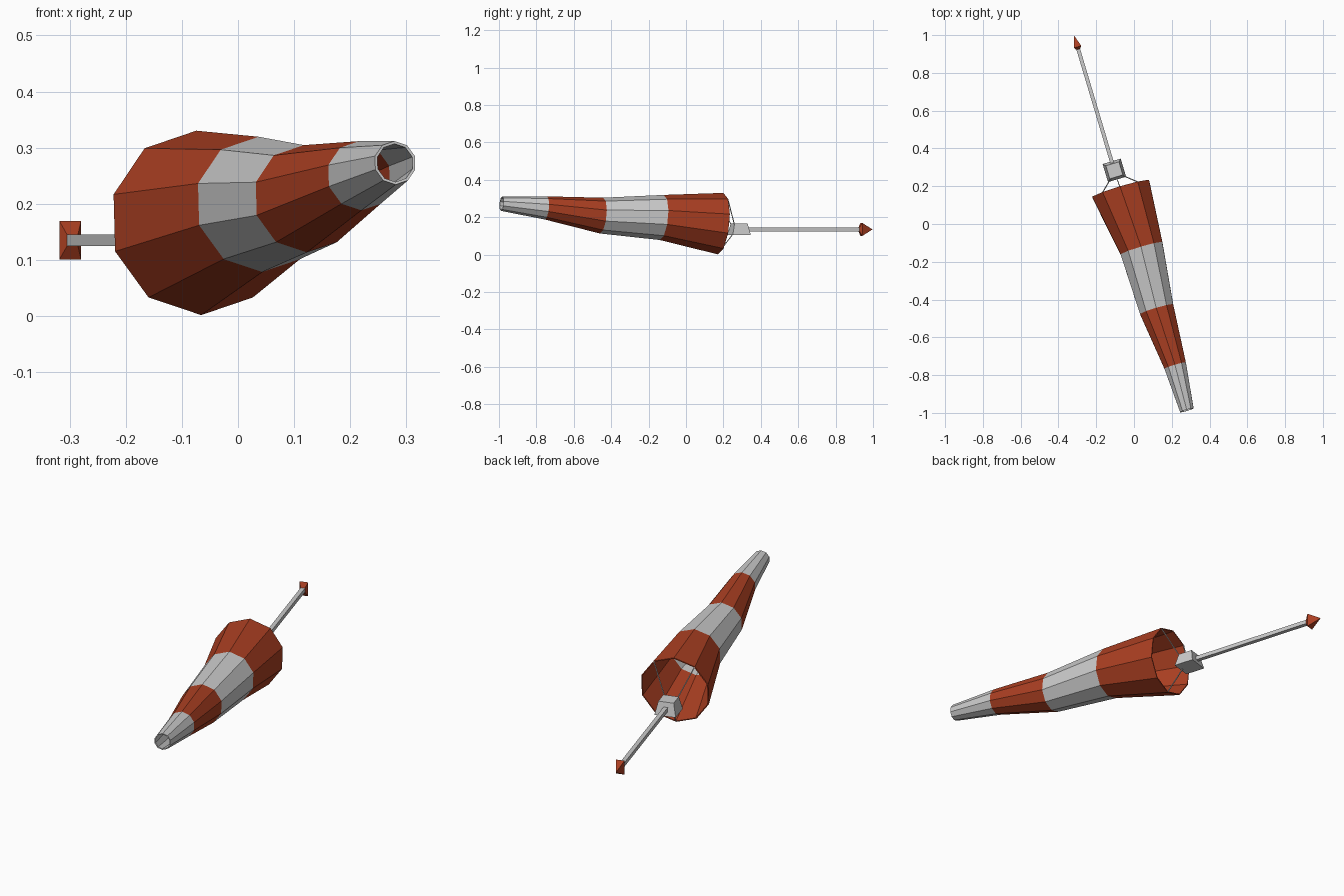
import bpy, bmesh
from math import sin, cos, tau, radians
from mathutils import Vector

if "Cube" in bpy.data.objects:
    bpy.data.objects.remove(bpy.data.objects["Cube"])


def material(name, rgb):
    m = bpy.data.materials.new(name)
    m.use_nodes = True
    m.diffuse_color = (*rgb, 1)
    m.node_tree.nodes["Principled BSDF"].inputs["Base Color"].default_value = (*rgb, 1)
    return m


orange = material("burnt orange", (0.41, 0.05, 0.016))
white = material("pale grey", (0.6, 0.6, 0.6))

# Shared directions: back along the pole, sideways, and the tilted ring up
UP = Vector((0, 0, 1))
BACK = Vector((-0.286, 0.958, 0)).normalized()
SIDE = BACK.cross(UP)
LEAN = radians(5.3)
RING_UP = UP * cos(LEAN) + BACK * sin(LEAN)


def loft(name, rings, mats, caps=True, band=None):
    """Skin a list of point rings; band(i) picks the material of each strip."""
    bm = bmesh.new()
    loops = [[bm.verts.new(p) for p in ring] for ring in rings]
    n = len(loops[0])
    for k in range(len(loops) - 1):
        a, b = loops[k], loops[k + 1]
        for i in range(n):
            j = (i + 1) % n
            f = bm.faces.new((a[i], b[i], b[j], a[j]))
            f.material_index = band(k) if band else 0
    if caps:
        bm.faces.new(loops[0])
        bm.faces.new(loops[-1])
        bmesh.ops.recalc_face_normals(bm, faces=bm.faces)
    me = bpy.data.meshes.new(name)
    bm.to_mesh(me)
    bm.free()
    for m in mats:
        me.materials.append(m)
    ob = bpy.data.objects.new(name, me)
    bpy.context.scene.collection.objects.link(ob)
    return ob


def rect(center, u, v):
    c = Vector(center)
    return [c + u + v, c - u + v, c - u - v, c + u - v]


def ring_point(center, r, i):
    a = tau * i / 10
    return Vector(center) + r * (SIDE * sin(a) + RING_UP * cos(a))


# Striped fabric sock: ten-sided, open at both ends
sections = [((-0.07, 0.185, 0.166), 0.165),
            ((0.04, -0.13, 0.199), 0.121),
            ((0.12, -0.452, 0.209), 0.096),
            ((0.218, -0.75, 0.25), 0.062),
            ((0.28, -0.986, 0.273), 0.039)]
sock = loft("sock", [[ring_point(c, r, i) for i in range(10)] for c, r in sections],
            [orange, white], caps=False, band=lambda k: k % 2)
wall = sock.modifiers.new("wall", "SOLIDIFY")
wall.thickness = 0.005
wall.offset = -1

# Tapered swivel block
hub = Vector((-0.104, 0.284, 0))
loft("swivel_block", [rect(hub + UP * z, SIDE * h, BACK * h)
                      for z, h in ((0.105, 0.05), (0.168, 0.036))], [white])

# Square pole
pole_start = hub + UP * 0.135
tip_base = Vector((-0.299, 0.938, 0.135))
loft("pole", [rect(p, SIDE * 0.01, UP * 0.01) for p in (pole_start, tip_base)], [white])

# Pointed tip with a sloping back
loft("pole_tip", [rect(tip_base + BACK * d, SIDE * w, UP * h)
                  for d, w, h in ((-0.014, 0.01, 0.01), (0, 0.02, 0.034),
                                  (0.061, 0.0005, 0.0005))], [orange])

# Thin stays from the block to the mouth of the sock
mouth, mouth_r = sections[0]
for name, i, side, z in (("left_stay", 1, 0.03, 0.16),
                         ("right_stay", 9, -0.03, 0.16),
                         ("lower_stay", 5, 0, 0.11)):
    start = hub + SIDE * side - BACK * 0.035 + UP * z
    end = ring_point(mouth, mouth_r - 0.003, i)
    d = (end - start).normalized()
    u = d.cross(SIDE).normalized()
    v = d.cross(u)
    loft(name, [rect(p, u * 0.002, v * 0.002) for p in (start, end)], [white])
